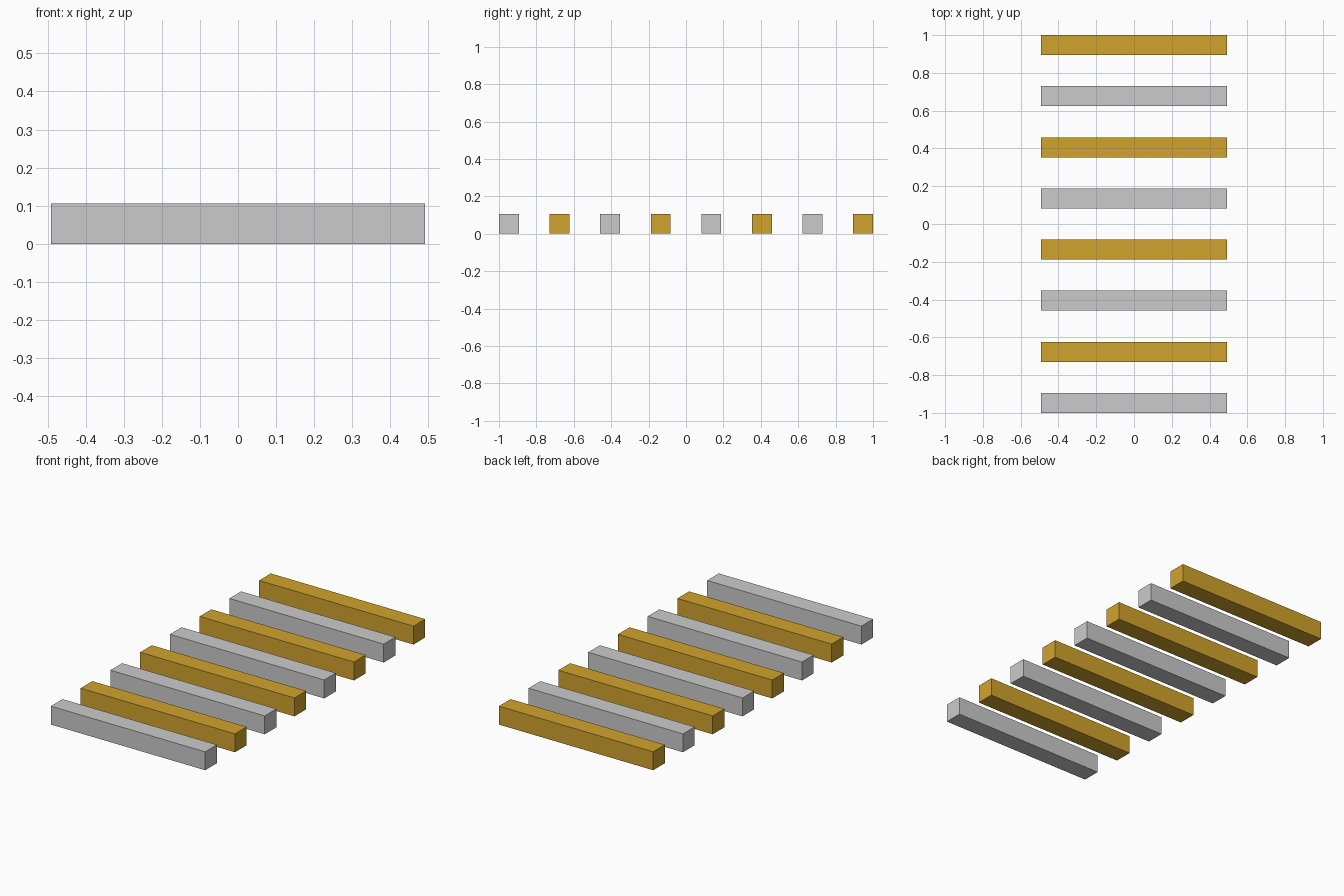
import bpy

if "Cube" in bpy.data.objects:
    bpy.data.objects.remove(bpy.data.objects["Cube"])

COUNT = 8
LENGTH = 0.983
SIZE = 0.106
PITCH = (2.0 - SIZE) / (COUNT - 1)

gold = bpy.data.materials.new("gold")
gold.diffuse_color = (0.64, 0.37, 0.026, 1.0)
gold.use_nodes = True
gold.node_tree.nodes["Principled BSDF"].inputs["Base Color"].default_value = gold.diffuse_color


def bar(name, y, material=None):
    bpy.ops.mesh.primitive_cube_add(size=1, location=(0, y, SIZE / 2))
    obj = bpy.context.object
    obj.name = name
    obj.scale = (LENGTH, SIZE, SIZE)
    bpy.ops.object.transform_apply(location=False, rotation=False, scale=True)
    if material:
        obj.data.materials.append(material)
    return obj


# Row of square bars, alternating grey and gold from front to back
for i in range(COUNT):
    y = (i - (COUNT - 1) / 2) * PITCH
    if i % 2:
        bar(f"gold_bar_{i + 1}", y, gold)
    else:
        bar(f"grey_bar_{i + 1}", y)
